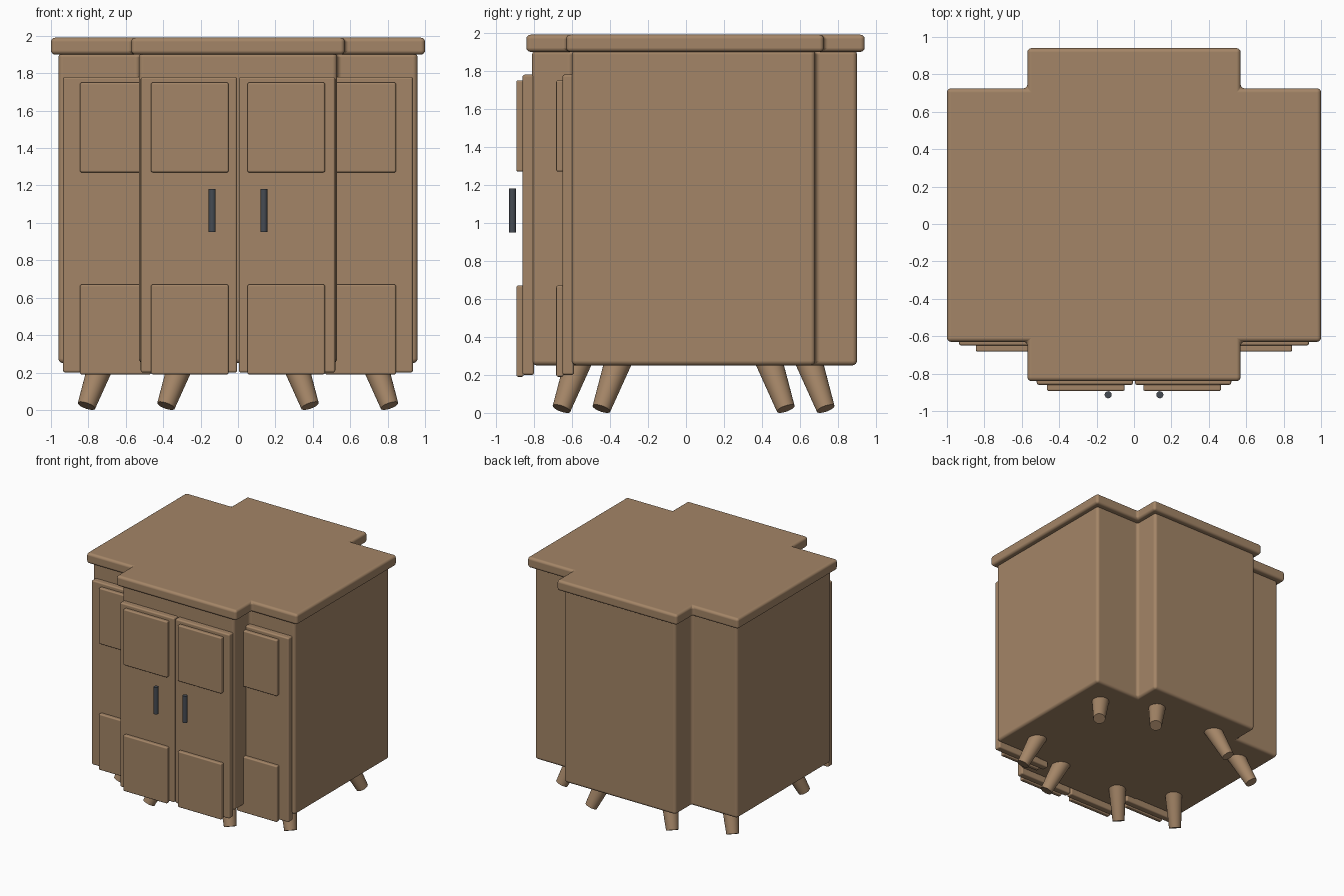
import bpy, bmesh
from mathutils import Vector

default = bpy.data.objects.get("Cube")
if default:
    bpy.data.objects.remove(default, do_unlink=True)


def make_material(name, color, roughness):
    mat = bpy.data.materials.new(name)
    mat.use_nodes = True
    mat.diffuse_color = (*color, 1)
    shader = mat.node_tree.nodes["Principled BSDF"]
    shader.inputs["Base Color"].default_value = (*color, 1)
    shader.inputs["Roughness"].default_value = roughness
    return mat


wood = make_material("warm wood", (0.37, 0.235, 0.135), 0.6)
metal = make_material("dark metal", (0.06, 0.07, 0.085), 0.5)


def finish(name, bm, mat, bevel=0):
    """Turn a bmesh into a smooth-shaded object with optional rounded edges."""
    bmesh.ops.recalc_face_normals(bm, faces=bm.faces)
    mesh = bpy.data.meshes.new(name)
    bm.to_mesh(mesh)
    bm.free()
    mesh.materials.append(mat)
    obj = bpy.data.objects.new(name, mesh)
    bpy.context.collection.objects.link(obj)
    if bevel:
        mesh.shade_smooth()
        mod = obj.modifiers.new("Rounded edges", "BEVEL")
        mod.width = bevel
        mod.segments = 4
        mod.harden_normals = True
    else:
        bpy.ops.object.select_all(action="DESELECT")
        obj.select_set(True)
        bpy.context.view_layer.objects.active = obj
        bpy.ops.object.shade_smooth_by_angle()
    return obj


def cross_slab(name, wide, narrow, sides, ends, z0, z1, bevel):
    """Extruded plus-shaped outline: sides and ends are (front, back) y values."""
    right = [(narrow, ends[0]), (narrow, sides[0]), (wide, sides[0]),
             (wide, sides[1]), (narrow, sides[1]), (narrow, ends[1])]
    outline = right + [(-x, y) for x, y in reversed(right)]
    bm = bmesh.new()
    face = bm.faces.new([bm.verts.new((x, y, z0)) for x, y in outline])
    top = bmesh.ops.extrude_face_region(bm, geom=[face])["geom"]
    moved = [v for v in top if isinstance(v, bmesh.types.BMVert)]
    bmesh.ops.translate(bm, verts=moved, vec=(0, 0, z1 - z0))
    return finish(name, bm, wood, bevel)


def box(name, xs, ys, zs, bevel):
    bm = bmesh.new()
    bmesh.ops.create_cube(bm, size=1)
    for v in bm.verts:
        v.co = [r[0] if c < 0 else r[1] for c, r in zip(v.co, (xs, ys, zs))]
    return finish(name, bm, wood, bevel)


def rod(name, start, end, r_start, r_end, sides, mat):
    """Tapered cylinder between two points."""
    start, end = Vector(start), Vector(end)
    axis = end - start
    bm = bmesh.new()
    bmesh.ops.create_cone(bm, cap_ends=True, segments=sides, radius1=r_start,
                          radius2=r_end, depth=axis.length)
    bm.transform(axis.to_track_quat("Z", "Y").to_matrix().to_4x4())
    bmesh.ops.translate(bm, verts=bm.verts, vec=(start + end) / 2)
    return finish(name, bm, mat)


# Cabinet body and overhanging top
cross_slab("body", 0.96, 0.53, (-0.6, 0.68), (-0.81, 0.9), 0.25, 1.91, 0.025)
cross_slab("tabletop", 1.0, 0.57, (-0.63, 0.725), (-0.84, 0.94), 1.9, 1.99, 0.022)

for side, s in (("left", 1), ("right", -1)):
    def span(a, b):
        return sorted((s * a, s * b))

    # Doors with raised panels, on the centre bay and the recessed wing
    for part, x, y in (("centre", 0.005, -0.81), ("wing", 0.42, -0.6)):
        box(f"{side}_{part}_door", span(x, x + 0.515), (y - 0.05, y + 0.01),
            (0.2, 1.78), 0.012)
        for level, zs in (("upper", (1.27, 1.75)), ("lower", (0.19, 0.67))):
            box(f"{side}_{part}_{level}_panel", span(x + 0.045, x + 0.46 - 0.035 * (part == "wing")),
                (y - 0.083, y - 0.045), zs, 0.01)

    # Door handle
    rod(f"{side}_handle", (s * 0.138, -0.913, 0.95), (s * 0.138, -0.913, 1.18),
        0.019, 0.019, 24, metal)

    # Splayed tapered legs
    for leg, x, y, out in (("front_inner", 0.385, -0.655, -1), ("front_outer", 0.81, -0.445, -1),
                           ("back_inner", 0.385, 0.735, 1), ("back_outer", 0.81, 0.525, 1)):
        rod(f"{side}_{leg}_leg", (s * x, y, 0.022), (s * (x - 0.095), y - out * 0.095, 0.29),
            0.049, 0.073, 32, wood)
